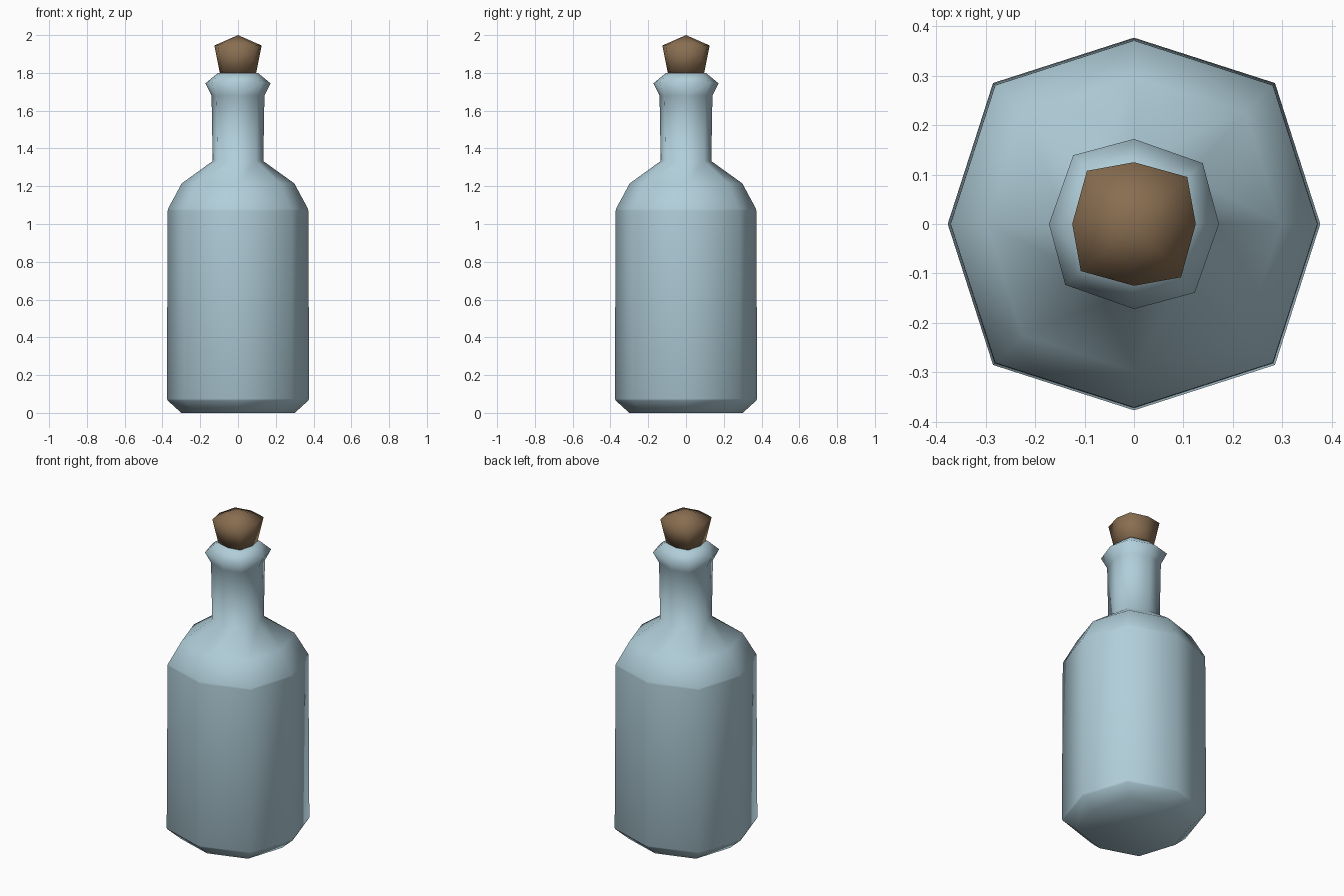
import bpy, bmesh, math

if "Cube" in bpy.data.objects:
    bpy.data.objects.remove(bpy.data.objects["Cube"])


def material(name, rgb):
    m = bpy.data.materials.new(name)
    m.diffuse_color = (*rgb, 1)
    m.use_nodes = True
    m.node_tree.nodes["Principled BSDF"].inputs["Base Color"].default_value = m.diffuse_color
    return m


def lathe(name, rings, mat, apex=None):
    """Eight-sided turned shape; rings are (radius, z, corner angle),
    with the diagonal corners slightly further out than the axis corners."""
    bm = bmesh.new()
    loops = []
    for r, z, ang in rings:
        loop = []
        for q in range(4):
            for a, s in ((0, 1.0), (ang, 1.07 if ang == 45 else 1.08 if r > 0.13 else 1.15)):
                t = math.radians(q * 90 + a)
                loop.append(bm.verts.new((r * s * math.cos(t), r * s * math.sin(t), z)))
        loops.append(loop)
    for lo, hi in zip(loops, loops[1:]):
        for i in range(8):
            j = (i + 1) % 8
            bm.faces.new((lo[i], lo[j], hi[j], hi[i]))
    bm.faces.new(loops[0][::-1])
    if apex is None:
        bm.faces.new(loops[-1])
    else:
        tip = bm.verts.new((0, 0, apex))
        for i in range(8):
            bm.faces.new((loops[-1][i], loops[-1][(i + 1) % 8], tip))
    for f in bm.faces:
        f.smooth = True
    me = bpy.data.meshes.new(name)
    bm.to_mesh(me)
    bm.free()
    me.materials.append(mat)
    ob = bpy.data.objects.new(name, me)
    bpy.context.collection.objects.link(ob)
    return ob


glass = material("pale_blue_glass", (0.44, 0.62, 0.70))
cork = material("brown_cork", (0.25, 0.155, 0.082))

# Bottle: base bevel, body, shoulder, neck and flared lip
lathe("bottle", [(0.30, 0.0, 45), (0.372, 0.065, 45), (0.377, 0.075, 45),
                 (0.372, 1.07, 45), (0.371, 1.08, 45), (0.298, 1.215, 45),
                 (0.134, 1.333, 41.5), (0.140, 1.68, 41.5),
                 (0.172, 1.745, 41.5), (0.105, 1.80, 41.5)], glass)

# Stopper: flared plug with a low pointed top
lathe("stopper", [(0.094, 1.79, 41.5), (0.125, 1.945, 41.5)], cork, apex=2.0)
